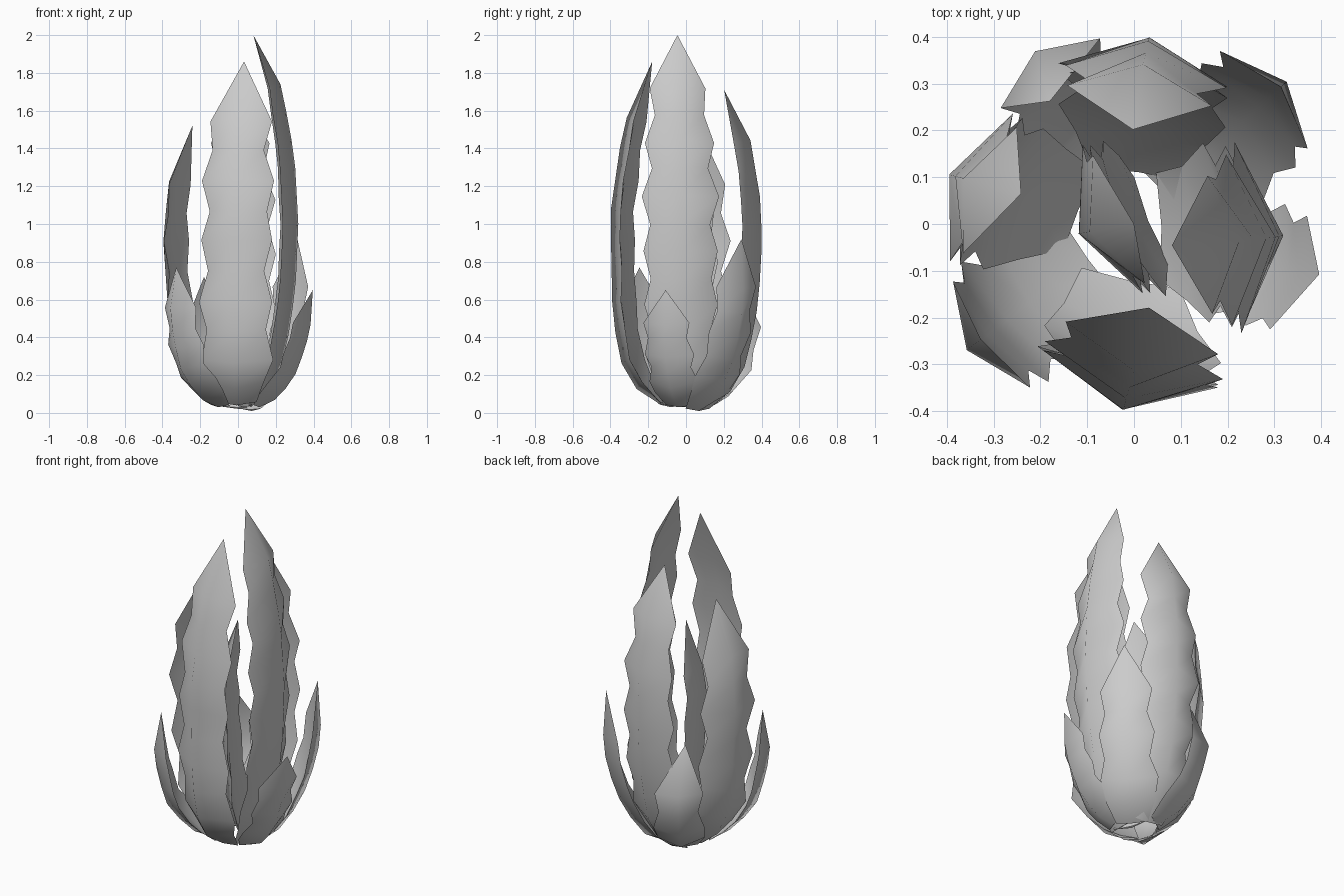
import bpy, bmesh, math, random
from mathutils import Vector

if "Cube" in bpy.data.objects:
    bpy.data.objects.remove(bpy.data.objects["Cube"])

random.seed(4)


def sample(pts, t):
    """Point and outward normal at fraction t of a polyline's length."""
    vs = [Vector(p) for p in pts]
    lens = [(b - a).length for a, b in zip(vs, vs[1:])]
    d = t * sum(lens)
    for i, l in enumerate(lens):
        if d <= l + 1e-6:
            break
        d -= l
    p = vs[i].lerp(vs[i + 1], min(1, d / lens[i]))
    # blend the direction over the neighbouring stretch
    tan = (vs[min(i + 2, len(vs) - 1)] - vs[max(i - 1, 0)]).normalized()
    return p, Vector((tan.y, -tan.x))


def envelope(t):
    keys = [(0, .6), (.16, 1), (.6, 1), (.84, .84), (1, 0)]
    for (a, u), (b, v) in zip(keys, keys[1:]):
        if t <= b:
            return u + (v - u) * (t - a) / (b - a)
    return 0


def leaf(name, azimuth, facing, width, teeth, lean, profile):
    """Keeled leaf following (radius, height) points, with saw-toothed edges."""
    az, fa = math.radians(azimuth), math.radians(facing)
    out = Vector((math.cos(az), math.sin(az), 0))
    face = Vector((math.cos(fa), math.sin(fa), 0))
    side = Vector((-math.sin(fa), math.cos(fa), 0))
    up = Vector((0, 0, 1))
    bm = bmesh.new()
    n = teeth * 2
    rings = []
    for i in range(n - 1):
        t = i / n
        p, nrm = sample(profile, t)
        keel = out * p.x + up * p.y + side * lean * t ** 4
        back = face * nrm.x + up * nrm.y
        w = width * envelope(t)
        depth = (0.2 if i == 0 else 0.48) * w
        ring = [keel]
        for s in (-1, 1):
            tooth = 1.07 if i % 2 == 0 else 0.83
            if i < 2:
                tooth = 1
            tooth += random.uniform(-.05, .05)
            ring.append(keel - back * depth + side * s * w * tooth)
        ring.append(keel - back * depth * 0.6)
        for v in ring:
            v.z = max(v.z, 0.005)
        rings.append([bm.verts.new(v) for v in ring])
    p, _ = sample(profile, 1)
    tip = bm.verts.new(out * p.x + up * p.y + side * lean)
    loop = [(0, 2), (2, 3), (3, 1), (1, 0)]
    for a, b in zip(rings, rings[1:]):
        for j, k in loop:
            bm.faces.new((a[j], a[k], b[k], b[j]))
    for j, k in loop:
        bm.faces.new((rings[-1][j], rings[-1][k], tip))
    bm.faces.new([rings[0][j] for j in (0, 1, 3, 2)])
    bmesh.ops.recalc_face_normals(bm, faces=bm.faces)
    me = bpy.data.meshes.new(name)
    bm.to_mesh(me)
    bm.free()
    ob = bpy.data.objects.new(name, me)
    bpy.context.collection.objects.link(ob)
    bpy.ops.object.select_all(action='DESELECT')
    ob.select_set(True)
    bpy.context.view_layer.objects.active = ob
    bpy.ops.object.shade_smooth_by_angle(angle=math.radians(65))


# Tall leaves
leaf("front_leaf", -94, -102, .185, 6, .045,
     [(.13, .04), (.2, .06), (.33, .2), (.39, .5), (.40, 1.06), (.33, 1.52), (.17, 1.86)])
leaf("right_leaf", -4, 2, .185, 7, -.04,
     [(.07, .03), (.15, .08), (.25, .3), (.305, .65), (.32, 1.0), (.30, 1.36), (.23, 1.73), (.08, 2.0)])
leaf("back_leaf", 85, 82, .17, 6, .02,
     [(.12, .02), (.21, .08), (.30, .2), (.37, .48), (.40, .77), (.40, 1.1), (.34, 1.45), (.2, 1.71)])
leaf("left_leaf", 165, 157, .155, 5, 0,
     [(.13, .04), (.19, .07), (.32, .2), (.38, .5), (.41, .92), (.38, 1.22), (.25, 1.52)])
leaf("centre_leaf", 190, 202, .165, 5, 0,
     [(-.02, .03), (.03, .1), (.08, .3), (.11, .6), (.125, .9), (.09, 1.1), (0, 1.31)])

# Short outer leaves
leaf("short_leaf_right", -18, -18, .13, 4, .02,
     [(.12, .03), (.23, .08), (.33, .22), (.40, .43), (.41, .65)])
leaf("short_leaf_back_right", 43, 42, .145, 4, 0,
     [(.1, .01), (.22, .06), (.34, .22), (.43, .48), (.45, .7), (.43, .92)])
leaf("short_leaf_front_left", 217, 216, .145, 4, 0,
     [(.13, .03), (.24, .07), (.37, .2), (.43, .4), (.45, .57), (.41, .77)])
leaf("short_leaf_back_left", 119, 125, .125, 3, .03,
     [(.13, .03), (.24, .07), (.36, .2), (.43, .45), (.32, .72)])
